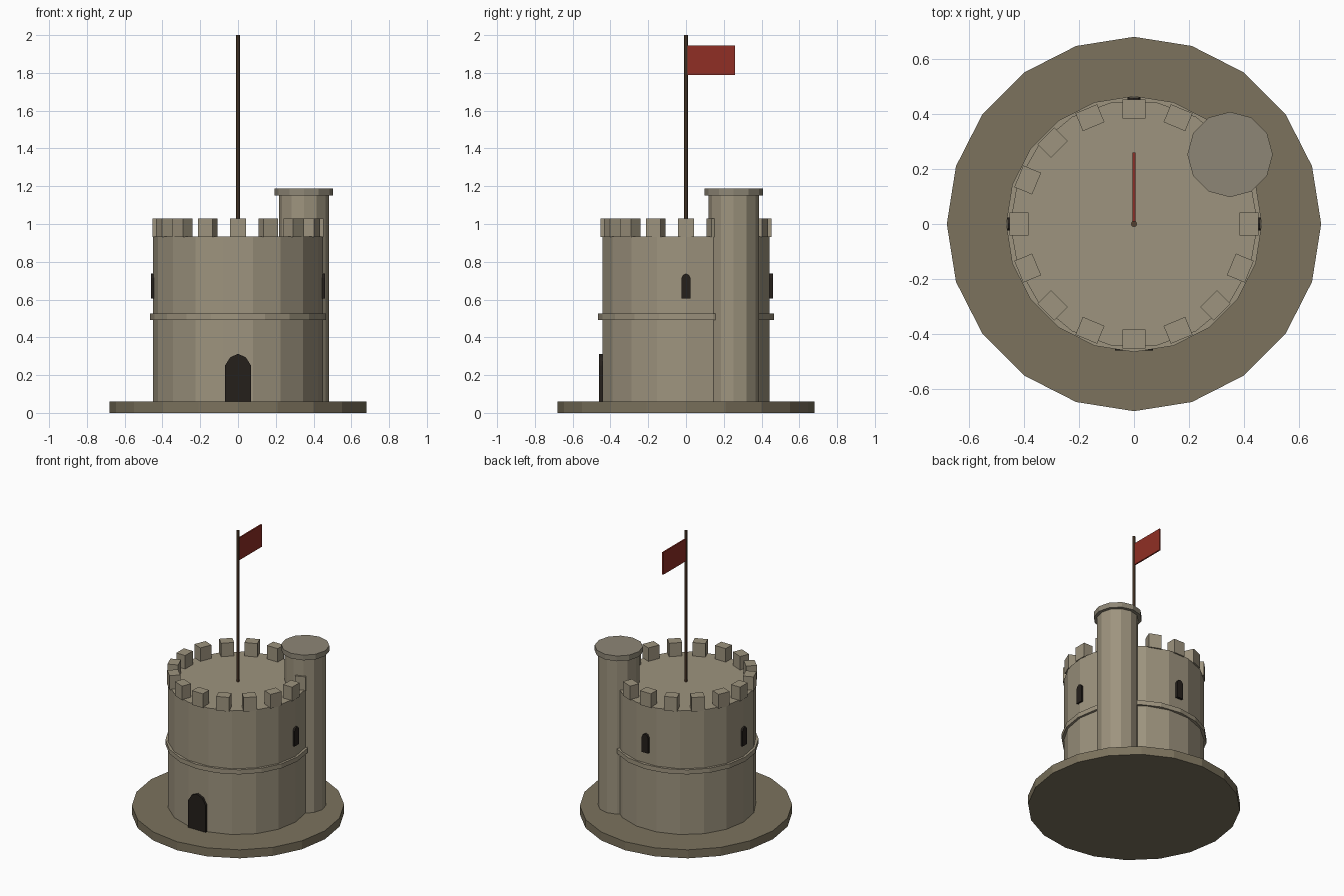
import bpy, bmesh
from math import cos, sin, pi, radians
from mathutils import Matrix

if "Cube" in bpy.data.objects:
    bpy.data.objects.remove(bpy.data.objects["Cube"])


def material(name, rgb):
    m = bpy.data.materials.new(name)
    m.diffuse_color = (*rgb, 1)
    m.use_nodes = True
    m.node_tree.nodes["Principled BSDF"].inputs["Base Color"].default_value = m.diffuse_color
    return m


STONE = material("stone", (0.34, 0.295, 0.21))
CAP = material("cap_stone", (0.27, 0.24, 0.18))
EARTH = material("earth", (0.20, 0.17, 0.11))
DARK = material("dark_opening", (0.018, 0.014, 0.011))
WOOD = material("wood", (0.09, 0.05, 0.027))
RED = material("red_cloth", (0.28, 0.028, 0.018))


def finish(name, bm, mat):
    bmesh.ops.recalc_face_normals(bm, faces=bm.faces)
    me = bpy.data.meshes.new(name)
    bm.to_mesh(me)
    bm.free()
    me.materials.append(mat)
    ob = bpy.data.objects.new(name, me)
    bpy.context.collection.objects.link(ob)
    return ob


def drum(name, r, z0, z1, sides, mat, x=0, y=0, turn=0):
    bm = bmesh.new()
    bmesh.ops.create_cone(bm, cap_ends=True, segments=sides, radius1=r, radius2=r,
                          depth=z1 - z0, matrix=Matrix.Translation((x, y, (z0 + z1) / 2))
                          @ Matrix.Rotation(turn, 4, 'Z'))
    return finish(name, bm, mat)


def box(name, lo, hi, mat, angle=0):
    size = [b - a for a, b in zip(lo, hi)]
    mid = [(a + b) / 2 for a, b in zip(lo, hi)]
    bm = bmesh.new()
    bmesh.ops.create_cube(bm, size=1, matrix=Matrix.Rotation(angle, 4, 'Z')
                          @ Matrix.Translation(mid) @ Matrix.Diagonal((*size, 1)))
    return finish(name, bm, mat)


def arch(name, width, z0, zs, z1, r_in, r_out, angle, mat):
    # slightly pointed panel facing outward at the given angle
    r, rise = width / 2, z1 - zs
    pts = [(-r, z0), (r, z0), (r, zs), (r * 0.6, zs + rise * 0.7), (0, z1),
           (-r * 0.6, zs + rise * 0.7), (-r, zs)]
    bm = bmesh.new()
    face = bm.faces.new([bm.verts.new((r_in, a, z)) for a, z in pts])
    ext = bmesh.ops.extrude_face_region(bm, geom=[face], use_keep_orig=True)
    moved = [g for g in ext["geom"] if isinstance(g, bmesh.types.BMVert)]
    bmesh.ops.translate(bm, verts=moved, vec=(r_out - r_in, 0, 0))
    bmesh.ops.rotate(bm, verts=bm.verts, matrix=Matrix.Rotation(angle, 3, 'Z'))
    return finish(name, bm, mat)


# ground plinth, main keep and string course
drum("plinth", 0.68, 0, 0.06, 20, EARTH)
drum("keep", 0.45, 0.0005, 0.935, 18, STONE, turn=radians(10))
drum("string_course", 0.465, 0.493, 0.525, 20, STONE)

# battlements, skipping the spot inside the turret
for i in range(16):
    if i != 2:
        box(f"merlon_{i}", (0.383, -0.0425, 0.93), (0.453, 0.0425, 1.03), STONE, radians(22.5 * i))

# stair turret and its cap
TX, TY = 0.349, 0.2525
drum("turret", 0.133, 0.0005, 1.155, 12, STONE, TX, TY)
drum("turret_cap", 0.155, 1.151, 1.188, 12, CAP, TX, TY)

# door and windows
arch("door", 0.138, 0.0005, 0.25, 0.313, 0.43, 0.46, -pi / 2, DARK)
for name, deg in (("right", 0), ("back", 90), ("left", 180)):
    arch(f"window_{name}", 0.048, 0.605, 0.715, 0.738, 0.43, 0.46, radians(deg), DARK)

# flag and pole
drum("flagpole", 0.011, 0.93, 2.0, 8, WOOD)
box("flag", (-0.005, 0.008, 1.788), (0.005, 0.26, 1.945), RED)
